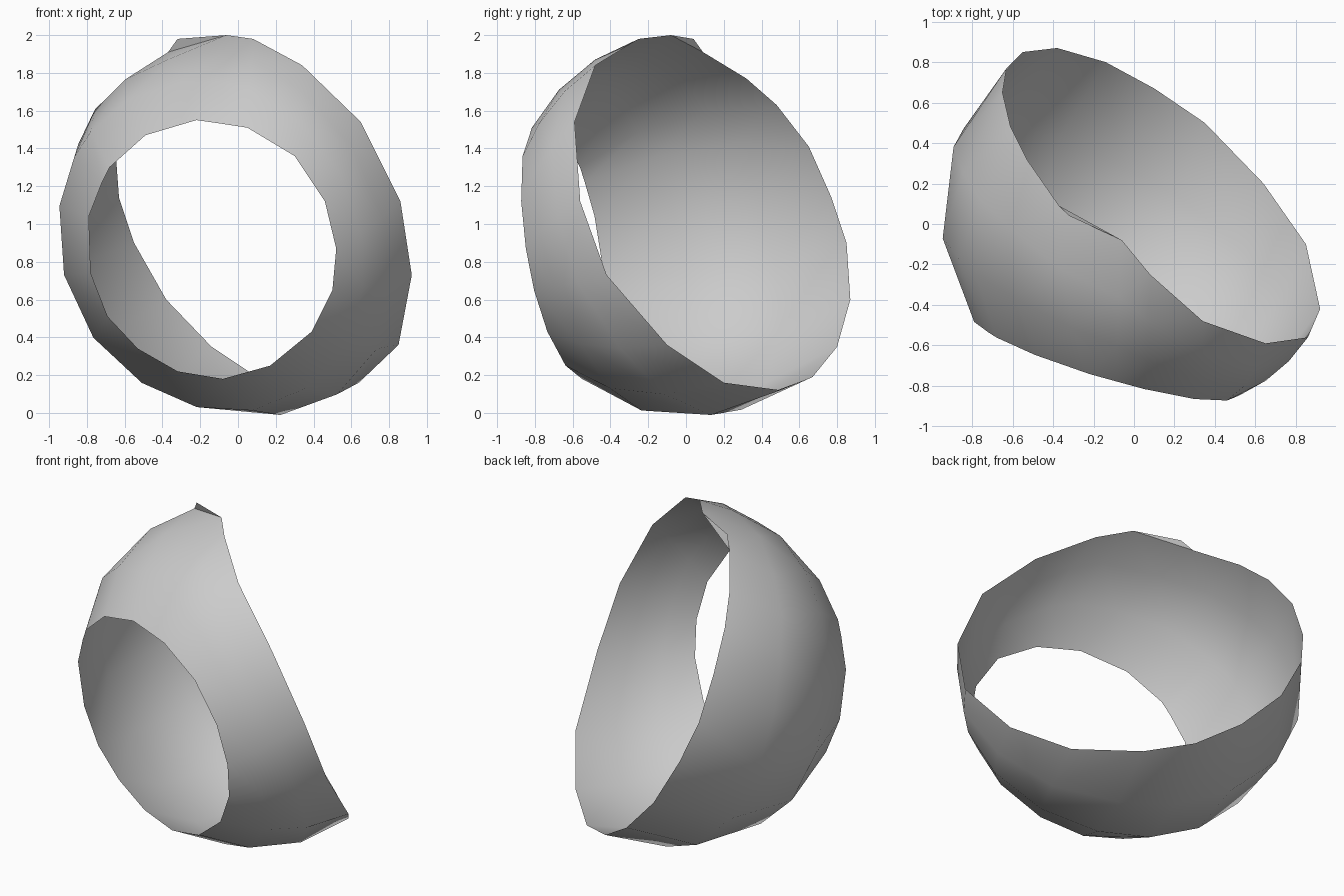
import bpy, bmesh, math
from mathutils import Vector

if "Cube" in bpy.data.objects:
    bpy.data.objects.remove(bpy.data.objects["Cube"])

# Large tilted opening, clockwise from the top
BIG = [(-.06, -.08, 2.0), (.08, -.25, 1.98), (.34, -.48, 1.84), (.65, -.59, 1.54),
       (.86, -.56, 1.12), (.92, -.42, .73), (.85, -.10, .36), (.64, .20, .16),
       (.35, .50, .12), (.10, .67, .19), (-.14, .80, .35), (-.38, .87, .60),
       (-.55, .85, .90), (-.63, .77, 1.14), (-.65, .65, 1.41), (-.61, .48, 1.63),
       (-.53, .32, 1.77), (-.37, .09, 1.91)]
# Small front opening as x, z on a tilted plane
SMALL = [(-.08, 1.53), (.05, 1.51), (.30, 1.36), (.46, 1.12), (.52, .87), (.50, .65),
         (.39, .43), (.17, .25), (-.08, .18), (-.32, .22), (-.53, .34), (-.69, .51),
         (-.78, .74), (-.79, 1.04), (-.72, 1.22), (-.68, 1.30), (-.49, 1.47), (-.22, 1.55)]
CENTRE = Vector((0, 0, 1))
SEGMENTS = 3


def on_sphere(a, b, t):
    """Point on the arc from a to b around the centre."""
    a, b = a - CENTRE, b - CENTRE
    radius = a.length * (1 - t) + b.length * t
    angle = a.angle(b)
    d = (a.normalized() * math.sin((1 - t) * angle) + b.normalized() * math.sin(t * angle))
    return CENTRE + d.normalized() * radius


grey = bpy.data.materials.new("light_grey")
grey.diffuse_color = (.6, .6, .6, 1)
grey.use_nodes = True
grey.node_tree.nodes["Principled BSDF"].inputs["Base Color"].default_value = grey.diffuse_color

# Curved band between the two openings
bm = bmesh.new()
rows = [[] for _ in range(SEGMENTS + 1)]
for (x, z), big in zip(SMALL, BIG):
    small = Vector((x, -.544 - .30 * x - .17 * z, z))
    for k, row in enumerate(rows):
        row.append(bm.verts.new(on_sphere(small, Vector(big), k / SEGMENTS)))
n = len(BIG)
for lower, upper in zip(rows, rows[1:]):
    for i in range(n):
        j = (i + 1) % n
        bm.faces.new((lower[i], upper[i], upper[j], lower[j]))

# Small raised flap on the top rim
tip = bm.verts.new((-.32, .04, 1.98))
bm.faces.new((rows[-1][-1], tip, rows[-1][0]))

bmesh.ops.recalc_face_normals(bm, faces=bm.faces)
# Keep the outside facing away from the centre
if sum(f.normal.dot(f.calc_center_median() - CENTRE) for f in bm.faces) < 0:
    bmesh.ops.reverse_faces(bm, faces=bm.faces)
mesh = bpy.data.meshes.new("rounded_band")
bm.to_mesh(mesh)
bm.free()
band = bpy.data.objects.new("rounded_band", mesh)
bpy.context.collection.objects.link(band)
mesh.materials.append(grey)
bpy.context.view_layer.objects.active = band
band.select_set(True)
bpy.ops.object.shade_smooth_by_angle(angle=math.radians(35))
